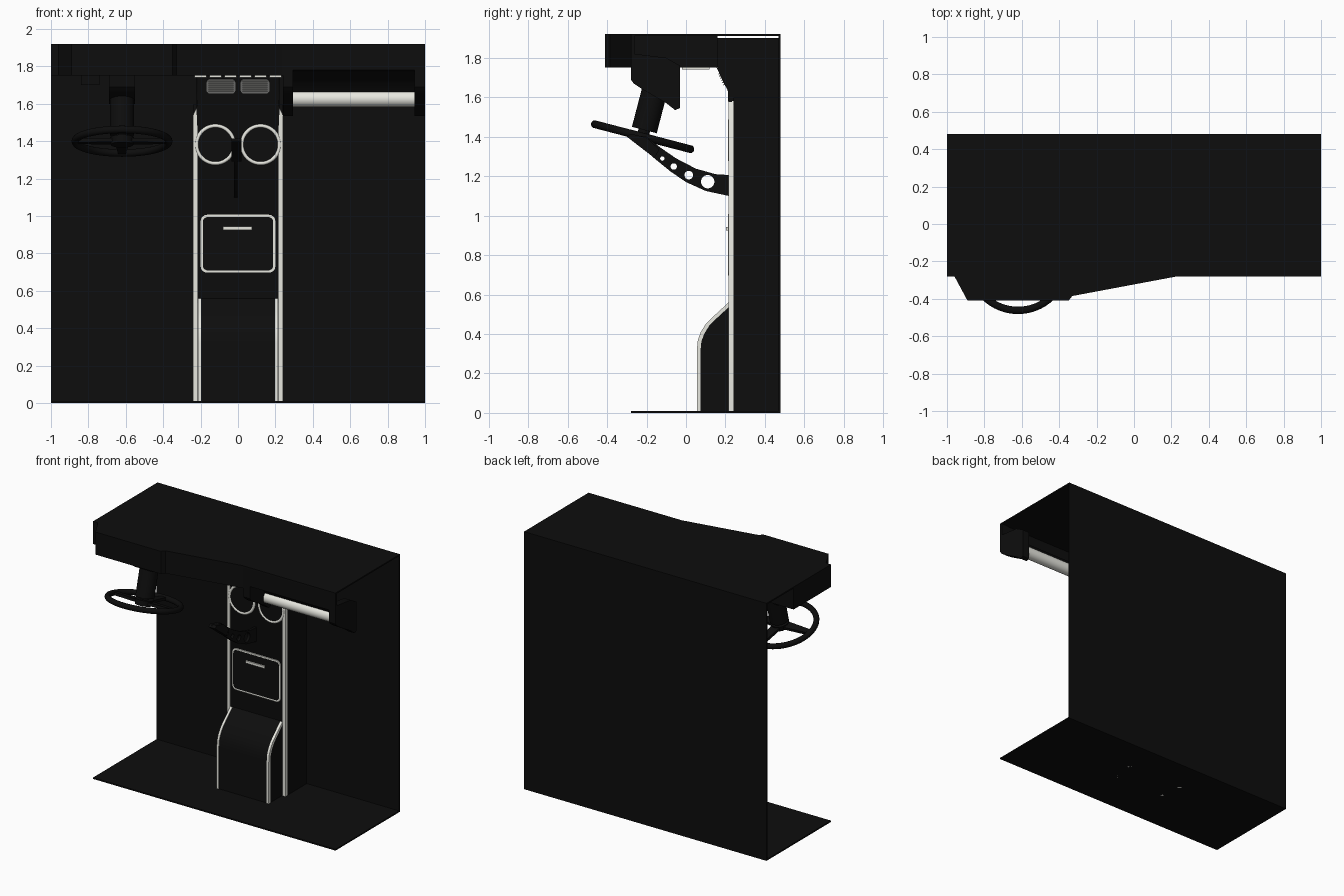
import bpy, bmesh, math
from mathutils import Vector, Matrix

if "Cube" in bpy.data.objects:
    bpy.data.objects.remove(bpy.data.objects["Cube"])


def material(name, r, g, b):
    m = bpy.data.materials.new(name)
    m.diffuse_color = (r, g, b, 1)
    m.use_nodes = True
    m.node_tree.nodes["Principled BSDF"].inputs["Base Color"].default_value = m.diffuse_color
    return m


DARK = material("dark", 0.004, 0.004, 0.004)
LIGHT = material("light", 0.8, 0.8, 0.74)
GREY = material("grey", 0.25, 0.25, 0.24)


def finish(o, mat, smooth=True):
    o.data.materials.append(mat)
    if smooth:
        bpy.ops.object.select_all(action='DESELECT')
        o.select_set(True)
        bpy.context.view_layer.objects.active = o
        bpy.ops.object.shade_smooth_by_angle(angle=math.radians(30))
    return o


def prism(name, pts, axis, a, b, mat=DARK):
    """Extrude a profile along an axis: X takes (y,z), Y takes (x,z), Z takes (x,y)."""
    put = {'X': lambda p, t: (t, p[0], p[1]),
           'Y': lambda p, t: (p[0], t, p[1]),
           'Z': lambda p, t: (p[0], p[1], t)}[axis]
    bm = bmesh.new()
    lo = [bm.verts.new(put(p, a)) for p in pts]
    hi = [bm.verts.new(put(p, b)) for p in pts]
    bm.faces.new(lo)
    bm.faces.new(hi)
    n = len(pts)
    for i in range(n):
        bm.faces.new((lo[i], lo[(i + 1) % n], hi[(i + 1) % n], hi[i]))
    bmesh.ops.recalc_face_normals(bm, faces=bm.faces)
    me = bpy.data.meshes.new(name)
    bm.to_mesh(me)
    bm.free()
    o = bpy.data.objects.new(name, me)
    bpy.context.collection.objects.link(o)
    return finish(o, mat)


def box(name, x0, x1, y0, y1, z0, z1, mat=DARK):
    return prism(name, [(x0, y0), (x1, y0), (x1, y1), (x0, y1)], 'Z', z0, z1, mat)


def cylinder(name, p, q, r, mat=DARK, r2=None):
    p, q = Vector(p), Vector(q)
    bpy.ops.mesh.primitive_cone_add(vertices=32, radius1=r, radius2=r if r2 is None else r2,
                                    depth=(q - p).length, location=(p + q) / 2)
    o = bpy.context.object
    o.name = name
    o.rotation_euler = (q - p).to_track_quat('Z', 'Y').to_euler()
    return finish(o, mat)


def torus(name, loc, rot, R, r, mat):
    bpy.ops.mesh.primitive_torus_add(location=loc, rotation=rot, major_radius=R, minor_radius=r,
                                     major_segments=64, minor_segments=14)
    o = bpy.context.object
    o.name = name
    return finish(o, mat)


def rounded_rect(w, h, r, cz):
    return [(sx * (w - r) + r * math.cos(t), cz + sz * (h - r) + r * math.sin(t))
            for sx, sz, k in ((1, 1, 0), (-1, 1, 1), (-1, -1, 2), (1, -1, 3))
            for t in [math.radians(90 * k + 18 * i) for i in range(6)]]


# Shell: floor, back wall, top deck
box("floor", -1, 1, -0.28, 0.48, 0, 0.01)
box("back_wall", -1, 1, 0.47, 0.48, 0, 1.92)
front = [(-1, -0.28), (-0.96, -0.28), (-0.89, -0.41), (-0.35, -0.41), (-0.33, -0.385), (0.23, -0.28)]
prism("top_deck", front + [(1, -0.28), (1, 0.48), (-1, 0.48)], 'Z', 1.91, 1.92)
prism("driver_dash", front + [(0.24, -0.28), (0.24, 0.16), (-1, 0.16)], 'Z', 1.752, 1.911)

# Passenger fascia, end brackets and light bar
prism("passenger_fascia", [(-.28, 1.915), (-.28, 1.78), (-.19, 1.75), (-.13, 1.71), (-.1, 1.66), (-.08, 1.66),
                           (-.11, 1.72), (-.17, 1.765), (-.265, 1.79), (-.265, 1.915)], 'X', 0.24, 1)
bracket = [(-.28, 1.915), (-.28, 1.69), (-.265, 1.67), (-.22, 1.64), (-.1, 1.57), (-.055, 1.535),
           (-.03, 1.545), (-.03, 1.76), (-.1, 1.8), (-.26, 1.82), (-.26, 1.915)]
for side, a, b in (("left", 0.24, 0.295), ("right", 0.945, 1)):
    prism("bracket_" + side, bracket, 'X', a, b)
cylinder("light_bar", (0.29, -0.08, 1.627), (0.95, -0.08, 1.627), 0.043, LIGHT)

# Centre console with light side trims
prism("console", [(0.47, 0), (0.222, 0), (0.222, 1.62), (0.16, 1.755), (0.16, 1.9), (0.47, 1.9)], 'X', -0.22, 0.22)
prism("console_base", [(0.47, 0), (0.24, 0), (0.24, 1.6), (0.47, 1.6)], 'X', -0.238, 0.238)
for s, side in ((-1, "left"), (1, "right")):
    prism("console_trim_" + side, [(s * .216, 0), (s * .24, 0), (s * .24, 1.54), (s * .218, 1.585)],
          'Y', 0.215, 0.24, LIGHT)
    prism("console_upper_trim_" + side, [(.215, 1.54), (.235, 1.54), (.23, 1.63), (.168, 1.75), (.155, 1.75),
                                         (.213, 1.63)], 'X', s * .214, s * .222)

# Lower hump with light edges
curve = [(0.055, 0), (0.055, 0.32), (0.06, 0.37), (0.075, 0.41), (0.1, 0.45), (0.14, 0.49), (0.216, 0.56)]
inner = [(y + 0.018, z - (0.008 if z else 0)) for y, z in curve]
prism("hump", [(y + .006, z) for y, z in curve] + [(0.23, 0.56), (0.23, 0)], 'X', -0.2, 0.2)
prism("hump_sides", inner + [(0.235, 0.545), (0.235, 0)], 'X', -0.212, 0.212)
for s, side in ((-1, "left"), (1, "right")):
    prism("hump_trim_" + side, curve + inner[::-1], 'X', s * 0.198, s * 0.215, LIGHT)

# Storage door frame and handle
frame = prism("door_frame", rounded_rect(0.2, 0.155, 0.035, 0.852), 'Y', 0.214, 0.224, LIGHT)
prism("door_panel", rounded_rect(0.188, 0.143, 0.027, 0.852), 'Y', 0.2125, 0.223)
box("door_handle", -0.08, 0.075, 0.203, 0.222, 0.925, 0.943, LIGHT)

# Gauges and air vents
tilt = math.atan2(0.062, 0.135)
for s, side in ((-1, "left"), (1, "right")):
    torus("gauge_ring_" + side, (s * 0.121, 0.222, 1.382), (math.pi / 2, 0, 0), 0.1, 0.01, LIGHT)
    cylinder("gauge_face_" + side, (s * 0.121, 0.217, 1.382), (s * 0.121, 0.224, 1.382), 0.093)
    M = Matrix.Translation((s * 0.091, 0.188, 1.695)) @ Matrix.Rotation(tilt, 4, 'X')
    o = prism("vent_" + side, rounded_rect(0.077, 0.042, 0.02, 0), 'Y', -0.006, 0.01, GREY)
    o.matrix_world = M
    for i in range(6):
        z = -0.03 + i * 0.012
        o = box("vent_slat_" + side, -0.068, 0.068, -0.012, 0, z - 0.003, z + 0.003, GREY)
        o.matrix_world = M

# Small strips and knobs under the dash
for i in range(6):
    x = -0.2 + i * 0.08
    box("under_strip", x - 0.032, x + 0.032, -0.02, 0.12, 1.74, 1.755, LIGHT)
box("dash_latch", -0.84, -0.74, -0.26, -0.2, 1.7, 1.755)

# Lever with lightening holes
outline = [(.23, 1.205), (.15, 1.21), (.05, 1.238), (-.05, 1.29), (-.13, 1.345), (-.2, 1.4), (-.29, 1.41),
           (-.22, 1.345), (-.16, 1.29), (-.08, 1.225), (0, 1.17), (.1, 1.125), (.23, 1.097)]
holes = [(.11, 1.172, .034), (.014, 1.205, .022), (-.062, 1.249, .016), (-.12, 1.289, .011)]
cu = bpy.data.curves.new("lever", 'CURVE')
cu.dimensions = '2D'
cu.fill_mode = 'BOTH'
cu.extrude = 0.01
for loop in [outline] + [[(y + r * math.cos(i * math.pi / 12), z + r * math.sin(i * math.pi / 12))
                          for i in range(24)] for y, z, r in holes]:
    sp = cu.splines.new('POLY')
    sp.points.add(len(loop) - 1)
    for p, (y, z) in zip(sp.points, loop):
        p.co = (y, z, 0, 1)
    sp.use_cyclic_u = True
lever = bpy.data.objects.new("lever", cu)
bpy.context.collection.objects.link(lever)
lever.location.x = -0.012
lever.rotation_euler = (math.pi / 2, 0, math.pi / 2)
bpy.ops.object.select_all(action='DESELECT')
lever.select_set(True)
bpy.context.view_layer.objects.active = lever
bpy.ops.object.convert(target='MESH')
finish(bpy.context.object, DARK)
prism("lever_grip", [(-.3, 1.4), (-.16, 1.292), (-.135, 1.335), (-.2, 1.395), (-.28, 1.415)], 'X', -0.035, 0.02)

# Steering wheel: rim, hub, three spokes, column
a = math.radians(-14.6)
C = Vector((-0.62, -0.22, 1.4))
W = Matrix.Translation(C) @ Matrix.Rotation(a, 4, 'X')
torus("wheel_rim", C, (a, 0, 0), 0.25, 0.02, DARK)
cylinder("wheel_hub", W @ Vector((0, 0, -0.02)), W @ Vector((0, 0, 0.02)), 0.06, DARK, 0.065)
for k in (0, 90, 180):
    o = prism("wheel_spoke", [(0.03, -0.035), (0.245, -0.02), (0.245, 0.02), (0.03, 0.035)], 'Z', -0.01, 0.01)
    o.matrix_world = W @ Matrix.Rotation(math.radians(k), 4, 'Z')
cylinder("column_shaft", W @ Vector((0, 0, 0)), W @ Vector((0, 0, 0.1)), 0.03)
cylinder("steering_column", W @ Vector((0, 0, 0.035)), W @ Vector((0, 0, 0.37)), 0.065)
prism("column_shroud", [(-.28, 1.76), (-.28, 1.69), (-.265, 1.67), (-.22, 1.64), (-.1, 1.6), (-.06, 1.76)],
      'X', -0.69, -0.55)
